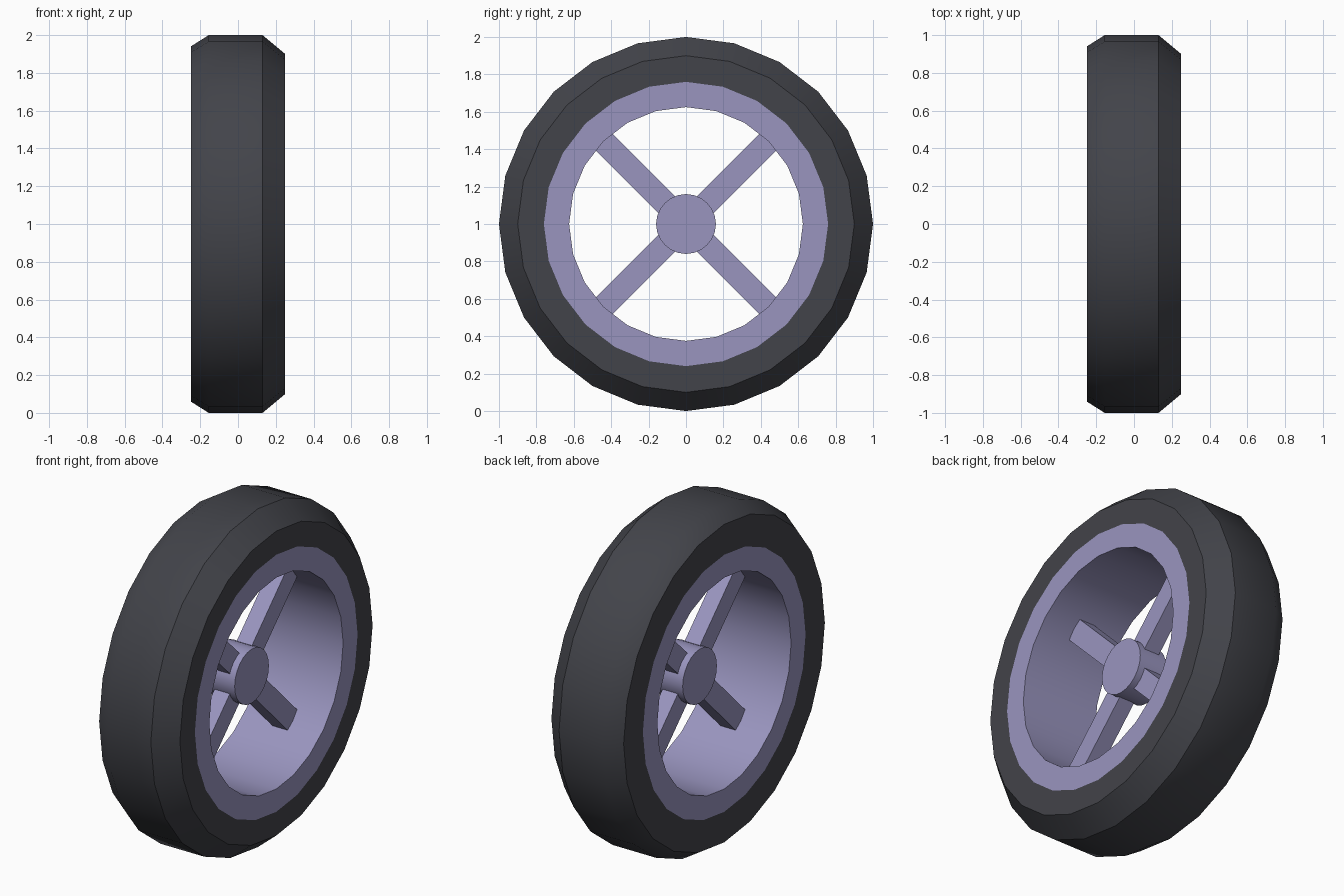
import bpy, bmesh
from math import sin, cos, pi, radians
from mathutils import Matrix

if "Cube" in bpy.data.objects:
    bpy.data.objects.remove(bpy.data.objects["Cube"])

CENTRE = Matrix.Translation((0, 0, 1))
SIDES = 24


def material(name, rgb):
    m = bpy.data.materials.new(name)
    m.diffuse_color = (*rgb, 1)
    m.use_nodes = True
    m.node_tree.nodes["Principled BSDF"].inputs["Base Color"].default_value = m.diffuse_color
    return m


rubber = material("dark_rubber", (0.055, 0.057, 0.068))
metal = material("lilac_metal", (0.32, 0.30, 0.52))


def finish(name, bm, mat):
    bmesh.ops.recalc_face_normals(bm, faces=bm.faces)
    bm.transform(CENTRE)
    me = bpy.data.meshes.new(name)
    bm.to_mesh(me)
    bm.free()
    me.materials.append(mat)
    ob = bpy.data.objects.new(name, me)
    bpy.context.collection.objects.link(ob)
    bpy.ops.object.select_all(action='DESELECT')
    ob.select_set(True)
    bpy.context.view_layer.objects.active = ob
    bpy.ops.object.shade_smooth_by_angle(angle=radians(35))
    return ob


def ring(name, profile, mat):
    """Revolve a closed (x, radius) profile around the x axis."""
    bm = bmesh.new()
    loops = []
    for i in range(SIDES):
        a = 2 * pi * i / SIDES
        loops.append([bm.verts.new((x, r * sin(a), r * cos(a))) for x, r in profile])
    n = len(profile)
    for i in range(SIDES):
        p, q = loops[i], loops[(i + 1) % SIDES]
        for j in range(n):
            k = (j + 1) % n
            bm.faces.new((p[j], p[k], q[k], q[j]))
    return finish(name, bm, mat)


# Tyre with a small chamfer on one side and a larger one on the other
ring("tyre", [(-0.25, 0.76), (-0.25, 0.94), (-0.155, 1.0),
              (0.13, 1.0), (0.25, 0.9), (0.25, 0.76)], rubber)

# Rim barrel, flush with the tyre walls
ring("rim", [(-0.25, 0.625), (-0.25, 0.76), (0.25, 0.76), (0.25, 0.625)], metal)

# Hub
bm = bmesh.new()
bmesh.ops.create_cone(bm, cap_ends=True, segments=SIDES, radius1=0.16, radius2=0.16,
                      depth=0.18, matrix=Matrix.Rotation(pi / 2, 4, 'Y'))
finish("hub", bm, metal)

# Four diagonal spokes, from inside the hub to inside the rim
for i in range(4):
    bm = bmesh.new()
    turn = Matrix.Rotation(pi / 4 + i * pi / 2, 4, 'X')
    bmesh.ops.create_cube(bm, size=1, matrix=turn @ Matrix.Translation((0, 0, 0.38))
                          @ Matrix.Diagonal((0.1, 0.125, 0.54, 1)))
    finish(f"spoke_{i + 1}", bm, metal)
